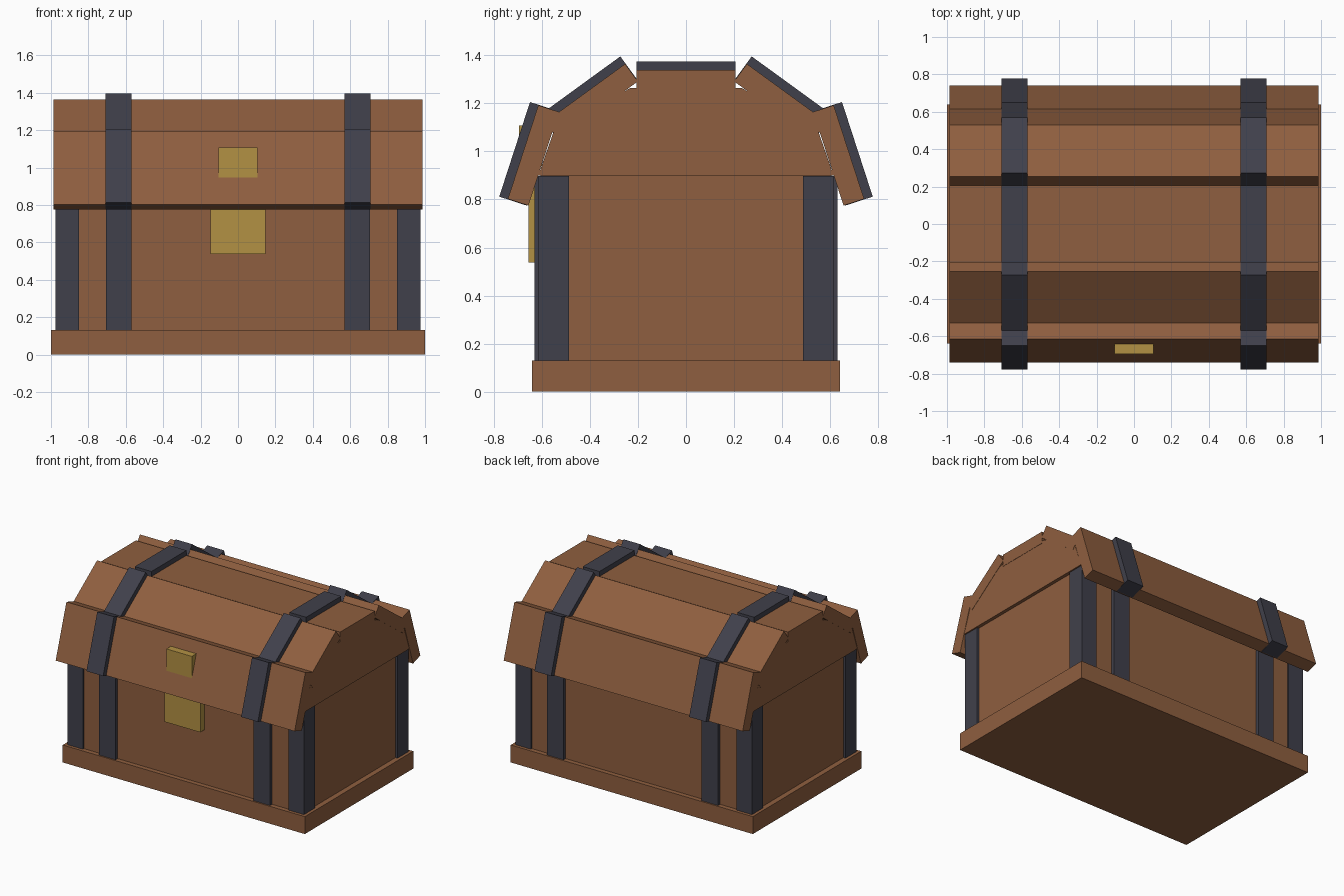
import bpy, bmesh, math
from mathutils import Matrix, Vector

if "Cube" in bpy.data.objects:
    bpy.data.objects.remove(bpy.data.objects["Cube"])


def material(name, colour):
    m = bpy.data.materials.new(name)
    m.diffuse_color = (*colour, 1.0)
    m.use_nodes = True
    m.node_tree.nodes["Principled BSDF"].inputs["Base Color"].default_value = m.diffuse_color
    return m


WOOD = material("brown wood", (0.275, 0.114, 0.050))
IRON = material("dark iron", (0.051, 0.051, 0.070))
BRASS = material("brass", (0.45, 0.285, 0.057))


def finish(name, bm, mat):
    bmesh.ops.recalc_face_normals(bm, faces=bm.faces)
    mesh = bpy.data.meshes.new(name)
    bm.to_mesh(mesh)
    bm.free()
    mesh.materials.append(mat)
    obj = bpy.data.objects.new(name, mesh)
    bpy.context.collection.objects.link(obj)
    return obj


def box(name, low, high, mat, tilt=0.0):
    """Box between two corners, tilted about x through its own centre."""
    low, high = Vector(low), Vector(high)
    bm = bmesh.new()
    bmesh.ops.create_cube(bm, size=1.0)
    bmesh.ops.scale(bm, vec=high - low, verts=bm.verts)
    obj = finish(name, bm, mat)
    obj.matrix_world = Matrix.Translation((low + high) / 2) @ Matrix.Rotation(tilt, 4, 'X')
    return obj


def lid_slab(name, x0, x1, angle, width, outset, depth, mat):
    """Slab tangent to the lid arc; outset moves its outer face along the normal."""
    normal = Vector((0, -math.sin(angle), math.cos(angle)))
    outer = Vector((0, -0.75 * math.sin(angle), 0.845 + 0.53 * math.cos(angle)))
    c = outer + normal * (outset - depth / 2)
    box(name, (x0, c.y - width / 2, c.z - depth / 2),
        (x1, c.y + width / 2, c.z + depth / 2), mat, angle)


# Base and body
box("base", (-1.0, -0.64, 0), (1.0, 0.64, 0.13), WOOD)
box("body", (-0.96, -0.605, 0.02), (0.96, 0.605, 0.90), WOOD)

# Iron corner posts and bands around the body
for sx in (-1, 1):
    for sy in (-1, 1):
        x, y = sorted((sx * 0.85, sx * 0.977)), sorted((sy * 0.487, sy * 0.617))
        box("corner_post", (x[0], y[0], 0.02), (x[1], y[1], 0.898), IRON)
    x = sorted((sx * 0.57, sx * 0.706))
    box("body_band", (x[0], -0.63, 0.02), (x[1], 0.63, 0.898), IRON)

# Lid core filling the space beneath the planks
half = [(0.615, 0.90), (0.55, 1.085), (0.23, 1.265)]
profile = half + [(-y, z) for y, z in reversed(half)]
bm = bmesh.new()
face = bm.faces.new([bm.verts.new((-0.985, y, z)) for y, z in profile])
ext = bmesh.ops.extrude_face_region(bm, geom=[face])
bmesh.ops.translate(bm, vec=(1.97, 0, 0),
                    verts=[v for v in ext["geom"] if isinstance(v, bmesh.types.BMVert)])
finish("lid_core", bm, WOOD)

# Five lid planks, each with two iron straps
for step in range(-2, 3):
    a = math.radians(36 * step)
    lid_slab("lid_plank", -0.987, 0.987, a, 0.41, -0.037, 0.09, WOOD)
    for sx in (-1, 1):
        x = sorted((sx * 0.57, sx * 0.708))
        lid_slab("lid_strap", x[0], x[1], a, 0.414, 0.0, 0.12, IRON)

# Brass lock plate and lid clasp
box("lock_plate", (-0.147, -0.655, 0.537), (0.147, -0.58, 0.85), BRASS)
box("lid_clasp", (-0.105, -0.695, 0.94), (0.105, -0.60, 1.108), BRASS)
